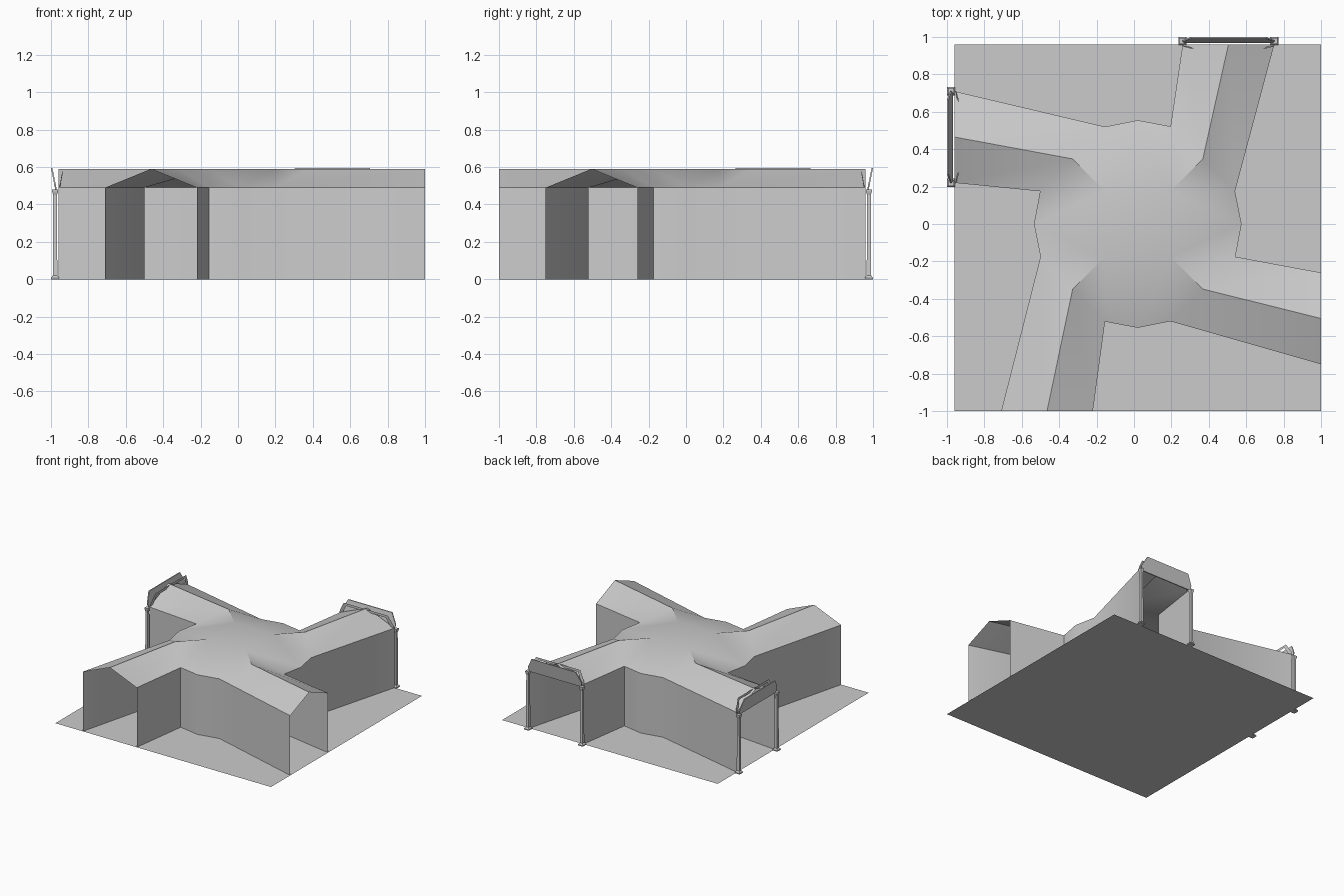
import bpy
import bmesh
from math import radians
from mathutils import Matrix, Vector

if "Cube" in bpy.data.objects:
    bpy.data.objects.remove(bpy.data.objects["Cube"])

GREY = bpy.data.materials.new("plain_grey")
GREY.use_nodes = True
GREY.diffuse_color = (0.6, 0.6, 0.6, 1)
GREY.node_tree.nodes["Principled BSDF"].inputs["Base Color"].default_value = (0.6, 0.6, 0.6, 1)

EAVE, RIDGE = 0.49, 0.59
HUB = Vector((0.02, 0.0))       # middle of the crossing hall
PLOT = Vector((0.02, -0.02))    # middle of the ground slab
HALF = 0.98


def turn(x, y, k, centre):
    """Rotate a plan point by k quarter turns about a centre."""
    return Matrix.Rotation(radians(90 * k), 2) @ Vector((x, y)) + centre


def at(p, z):
    return (p.x, p.y, z)


def make(name, faces, smooth=False):
    """Build an object from a list of polygons, merging shared corners."""
    bm = bmesh.new()
    for f in faces:
        bm.faces.new([bm.verts.new(c) for c in f])
    bmesh.ops.remove_doubles(bm, verts=bm.verts, dist=0.0005)
    bm.normal_update()
    mesh = bpy.data.meshes.new(name)
    bm.to_mesh(mesh)
    bm.free()
    mesh.materials.append(GREY)
    ob = bpy.data.objects.new(name, mesh)
    bpy.context.collection.objects.link(ob)
    if smooth:
        bpy.ops.object.select_all(action="DESELECT")
        ob.select_set(True)
        bpy.context.view_layer.objects.active = ob
        bpy.ops.object.shade_smooth_by_angle(angle=radians(30))
    return ob


def wall(a, b):
    return [at(a, 0), at(b, 0), at(b, EAVE), at(a, EAVE)]


# Ground slab
make("ground", [[at(turn(HALF, HALF, k, PLOT), 0) for k in range(4)]])

# Open-ended halls and the crossing between them
walls, roof = [], []
for k in range(4):
    right = turn(0.52, 0.175, k, HUB)
    left = turn(0.175, 0.522, k, HUB)
    peak = turn(0.348, 0.348, k, HUB)
    inner = turn(0.175, 0.175, k, HUB)
    end_r = turn(0.73, HALF, k, PLOT)
    end_l = turn(0.24, HALF, k, PLOT)
    end_p = (end_r + end_l) / 2
    bulge = turn(0, 0.555, k, HUB)
    next_right = turn(0.52, 0.175, k + 1, HUB)
    next_inner = turn(0.175, 0.175, k + 1, HUB)
    walls += [wall(right, end_r), wall(end_l, left),
              wall(left, bulge), wall(bulge, next_right)]
    # Two slopes of the hall roof
    roof += [[at(right, EAVE), at(end_r, EAVE), at(end_p, RIDGE), at(peak, RIDGE)],
             [at(peak, RIDGE), at(end_p, RIDGE), at(end_l, EAVE), at(left, EAVE)]]
    # Corner of the crossing roof
    roof += [[at(inner, RIDGE), at(right, EAVE), at(peak, RIDGE)],
             [at(inner, RIDGE), at(peak, RIDGE), at(left, EAVE)]]
    # Side slope of the crossing roof
    roof += [[at(inner, RIDGE), at(left, EAVE), at(bulge, EAVE)],
             [at(inner, RIDGE), at(bulge, EAVE), at(next_inner, RIDGE)],
             [at(next_inner, RIDGE), at(bulge, EAVE), at(next_right, EAVE)]]
roof.append([at(turn(0.175, 0.175, k, HUB), RIDGE) for k in range(4)])
make("hall_walls", walls, smooth=True)
make("hall_roof", roof, smooth=True)


def place(u, v, z, k):
    """Portal space: u along the doorway, v outward from the slab middle."""
    return at(turn(u, v, k, PLOT), z)


def column(u, v, k):
    """Square post with a flared foot and head."""
    rings = [(0.022, 0), (0.022, 0.008), (0.012, 0.02), (0.01, 0.45),
             (0.016, 0.47), (0.016, 0.48)]
    signs = [(-1, -1), (1, -1), (1, 1), (-1, 1)]
    loops = [[place(u + s * r, v + t * r, z, k) for s, t in signs] for r, z in rings]
    faces = [loops[0][::-1], loops[-1]]
    for lo, hi in zip(loops, loops[1:]):
        for i in range(4):
            j = (i + 1) % 4
            faces.append([lo[i], lo[j], hi[j], hi[i]])
    return faces


def header(v_low, v_high, z_low, thick, k):
    """Leaning board with clipped upper corners above a doorway."""
    mid = 0.485
    outline = [(-0.235, z_low), (0.235, z_low), (0.245, 0.51), (0.2, 0.594),
               (-0.2, 0.594), (-0.245, 0.51)]

    def layer(offset):
        pts = []
        for du, z in outline:
            t = (z - z_low) / (0.594 - z_low)
            pts.append(place(mid + du, v_low + (v_high - v_low) * t + offset, z, k))
        return pts

    near, far = layer(0), layer(thick)
    faces = [near, far[::-1]]
    for i in range(6):
        j = (i + 1) % 6
        faces.append([near[j], near[i], far[i], far[j]])
    return faces


# Portals on the back and right-hand doorways
for k, side in ((0, "back"), (1, "right")):
    posts = column(0.24, 0.998, k) + column(0.73, 0.998, k)
    make(side + "_portal_columns", posts)
    make(side + "_portal_outer_header", header(0.988, 1.012, 0.475, 0.008, k))
    # Narrow clipped band resting on the roof behind the doorway
    band = []
    rim = [(-0.25, 0.49), (-0.245, 0.51), (-0.2, 0.588), (0.2, 0.588),
           (0.245, 0.51), (0.25, 0.49)]
    for (u0, z0), (u1, z1) in zip(rim, rim[1:]):
        quad = []
        for u, z, s in ((u0, z0, 1), (u1, z1, 1), (u1, z1, 0.9), (u0, z0, 0.9)):
            quad.append(place(0.485 + u * s, 0.975 - (z - 0.49) * 0.18,
                              z - (1 - s) * 0.2, k))
        band.append(quad)
    make(side + "_portal_inner_header", band)
